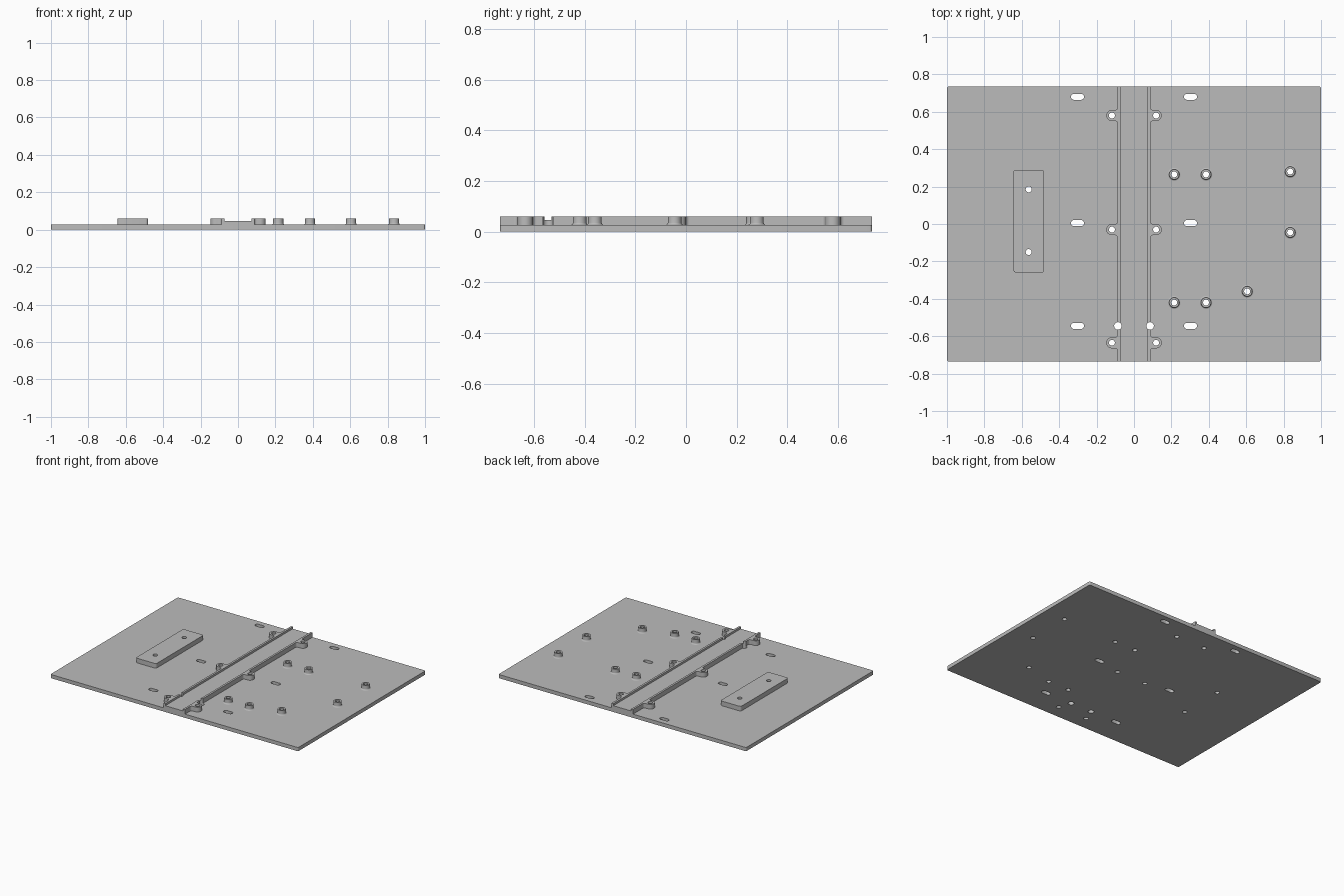
import bpy, bmesh
from math import sin, cos, pi

if "Cube" in bpy.data.objects:
    bpy.data.objects.remove(bpy.data.objects["Cube"], do_unlink=True)

PLATE_TOP, FLOOR_TOP, TOP = 0.027, 0.046, 0.061
HALF_Y = 0.735

grey = bpy.data.materials.new("plain grey")
grey.use_nodes = True
grey.diffuse_color = (0.5, 0.5, 0.5, 1)
grey.node_tree.nodes["Principled BSDF"].inputs["Base Color"].default_value = (0.5, 0.5, 0.5, 1)


def arc(cx, cy, r, a0, a1, n=8):
    return [(cx + r * cos(a0 + (a1 - a0) * i / n), cy + r * sin(a0 + (a1 - a0) * i / n))
            for i in range(n + 1)]


def circle(x, y, r, n=32):
    return arc(x, y, r, 0, 2 * pi, n)[:-1]


def slot(x, y, half, r):
    return arc(x + half - r, y, r, -pi / 2, pi / 2) + arc(x - half + r, y, r, pi / 2, pi * 1.5)


def rounded(x0, x1, y0, y1, r):
    corners = [(x1 - r, y0 + r), (x1 - r, y1 - r), (x0 + r, y1 - r), (x0 + r, y0 + r)]
    return [p for i, c in enumerate(corners)
            for p in arc(*c, r, (i - 1) * pi / 2, i * pi / 2, 5)]


def rect(x0, x1, y0, y1):
    return [(x0, y0), (x1, y0), (x1, y1), (x0, y1)]


def finish(name, bm):
    bmesh.ops.recalc_face_normals(bm, faces=bm.faces[:])
    mesh = bpy.data.meshes.new(name)
    bm.to_mesh(mesh)
    bm.free()
    mesh.materials.append(grey)
    ob = bpy.data.objects.new(name, mesh)
    bpy.context.collection.objects.link(ob)
    return ob


def prisms(name, outlines, z0, z1):
    """Extrude closed outlines into one object."""
    bm = bmesh.new()
    for pts in outlines:
        lo = [bm.verts.new((x, y, z0)) for x, y in pts]
        hi = [bm.verts.new((x, y, z1)) for x, y in pts]
        bm.faces.new(lo)
        bm.faces.new(hi)
        for i in range(len(pts)):
            j = (i + 1) % len(pts)
            bm.faces.new((lo[i], lo[j], hi[j], hi[i]))
    return finish(name, bm)


def standoff(x, y, n=32):
    """Round post with a filleted foot."""
    r, f = 0.027, 0.008
    profile = arc(r + f, PLATE_TOP + f, f, -pi / 2, -pi, 5) + [(r, TOP)]
    bm = bmesh.new()
    rings = [[bm.verts.new((px, py, z)) for px, py in circle(x, y, rad, n)]
             for rad, z in profile]
    for a, b in zip(rings, rings[1:]):
        for i in range(n):
            j = (i + 1) % n
            bm.faces.new((a[i], a[j], b[j], b[i]))
    bm.faces.new(rings[0])
    bm.faces.new(rings[-1])
    return finish("standoff", bm)


def lug(side, y):
    """Rounded screw lug blending into the outside of a rail."""
    x0, r, f, cx = 0.087, 0.03, 0.014, 0.118
    pts = (arc(x0 + f, -r - f, f, pi, pi / 2, 6) + arc(cx, 0, r, -pi / 2, pi / 2, 16)
           + arc(x0 + f, r + f, f, -pi / 2, -pi, 6))
    return prisms("rail_lug", [[(side * px, y + py) for px, py in pts]], PLATE_TOP, TOP)


# Positions shared by the parts and their holes
posts = [(0.215, 0.265), (0.385, 0.265), (0.835, 0.28), (0.835, -0.045),
         (0.605, -0.36), (0.215, -0.42), (0.385, -0.42)]
lug_rows = (0.58, -0.03, -0.635)
slot_rows = (0.68, 0.005, -0.545)

# Solid parts
parts = [
    prisms("base_plate", [rounded(-1, 1, -HALF_Y, HALF_Y, 0.01)], 0, PLATE_TOP),
    prisms("channel_floor", [rect(-0.072, 0.072, -HALF_Y, HALF_Y)], PLATE_TOP, FLOOR_TOP),
    prisms("raised_block", [rounded(-0.645, -0.48, -0.26, 0.29, 0.015)], PLATE_TOP, TOP),
]
for side, label in ((1, "left"), (-1, "right")):
    x0, x1 = sorted((side * 0.072, side * 0.087))
    parts.append(prisms(label + "_rail", [rect(x0, x1, -HALF_Y, HALF_Y)], PLATE_TOP, TOP))
    parts += [lug(side, y) for y in lug_rows]
parts += [standoff(x, y) for x, y in posts]

# Through holes and slots
holes = [circle(x, y, 0.016) for x, y in posts]
holes += [circle(-0.563, y, 0.016) for y in (0.185, -0.15)]
for side in (1, -1):
    holes += [circle(side * 0.118, y, 0.016) for y in lug_rows]
    holes += [slot(side * 0.302, y, 0.035, 0.016) for y in slot_rows]
    holes.append(circle(side * 0.086, -0.545, 0.02))
cutter = prisms("hole_cutter", holes, -0.05, 0.15)
cutter.hide_render = True

for ob in parts:
    mod = ob.modifiers.new("holes", "BOOLEAN")
    mod.operation, mod.solver, mod.object = "DIFFERENCE", "EXACT", cutter

# Bake the cuts, then drop the cutter
bpy.context.view_layer.update()
graph = bpy.context.evaluated_depsgraph_get()
baked = [bpy.data.meshes.new_from_object(ob.evaluated_get(graph)) for ob in parts]
for ob, mesh in zip(parts, baked):
    ob.modifiers.clear()
    ob.data = mesh
bpy.data.objects.remove(cutter, do_unlink=True)

# Smooth round walls, keep hard edges
bpy.ops.object.select_all(action="DESELECT")
for ob in parts:
    ob.select_set(True)
bpy.context.view_layer.objects.active = parts[0]
bpy.ops.object.shade_smooth_by_angle(angle=pi / 6)
